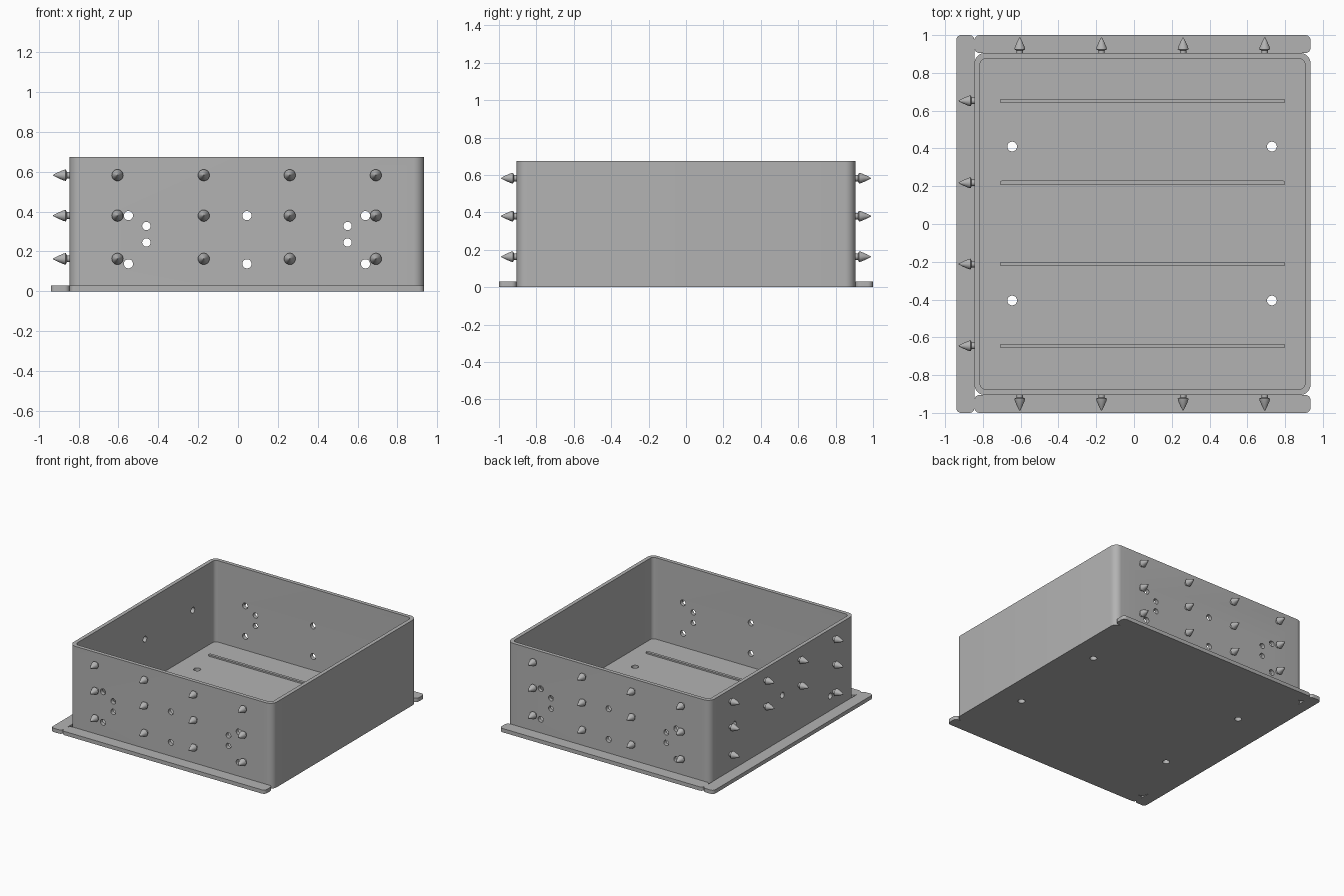
import bpy, bmesh, math
from mathutils import Matrix, Vector

cube = bpy.data.objects.get("Cube")
if cube:
    bpy.data.objects.remove(cube, do_unlink=True)

grey = bpy.data.materials.new("plain_grey")
grey.use_nodes = True
colour = (0.45, 0.45, 0.45, 1)
grey.diffuse_color = colour
grey.node_tree.nodes["Principled BSDF"].inputs["Base Color"].default_value = colour

X0, X1, Y, TOP = -0.845, 0.935, 0.905, 0.675   # outer walls
WALL, FLOOR, EDGE = 0.03, 0.03, 1.0


def finish(name, bm):
    """Turn a bmesh into a grey object."""
    bmesh.ops.recalc_face_normals(bm, faces=bm.faces)
    mesh = bpy.data.meshes.new(name)
    bm.to_mesh(mesh)
    bm.free()
    mesh.materials.append(grey)
    obj = bpy.data.objects.new(name, mesh)
    bpy.context.scene.collection.objects.link(obj)
    return obj


def smooth(obj):
    bpy.ops.object.select_all(action="DESELECT")
    obj.select_set(True)
    bpy.context.view_layer.objects.active = obj
    bpy.ops.object.shade_smooth_by_angle(angle=math.radians(35))


def rounded_block(name, xa, xb, ya, yb, za, zb, r, steps=8):
    """Upright block with rounded vertical corners."""
    bm = bmesh.new()
    corners = [(xb - r, yb - r), (xa + r, yb - r), (xa + r, ya + r), (xb - r, ya + r)]
    ring = []
    for i, (cx, cy) in enumerate(corners):
        for k in range(steps + 1):
            a = math.pi / 2 * (i + k / steps)
            ring.append(bm.verts.new((cx + r * math.cos(a), cy + r * math.sin(a), za)))
    base = bm.faces.new(ring)
    top = bmesh.ops.extrude_face_region(bm, geom=[base])["geom"]
    verts = [v for v in top if isinstance(v, bmesh.types.BMVert)]
    bmesh.ops.translate(bm, verts=verts, vec=(0, 0, zb - za))
    return finish(name, bm)


def add_drill(bm, centre, axis, radius, length):
    turn = Vector((0, 0, 1)).rotation_difference(Vector(axis)).to_matrix().to_4x4()
    bmesh.ops.create_cone(bm, cap_ends=True, segments=20, radius1=radius, radius2=radius,
                          depth=length, matrix=Matrix.Translation(centre) @ turn)


def cut(target, cutter):
    mod = target.modifiers.new("cut", "BOOLEAN")
    mod.operation = "DIFFERENCE"
    mod.solver = "EXACT"
    mod.object = cutter
    bpy.ops.object.select_all(action="DESELECT")
    target.select_set(True)
    bpy.context.view_layer.objects.active = target
    bpy.ops.object.modifier_apply(modifier=mod.name)
    bpy.data.objects.remove(cutter, do_unlink=True)


# Open tray, hollowed out
tray = rounded_block("tray_shell", X0, X1, -Y, Y, 0, TOP, 0.055)
pocket = rounded_block("pocket_cutter", X0 + WALL, X1 - WALL, -Y + WALL, Y - WALL,
                       FLOOR, TOP + 0.2, 0.03)
cut(tray, pocket)

# Drilled holes: front and back walls, left wall, floor
bm = bmesh.new()
for x in (-0.55, 0.045, 0.64):
    for z in (0.38, 0.138):
        add_drill(bm, (x, 0, z), (0, 1, 0), 0.023, 2.2)
for x in (-0.46, 0.55):
    for z in (0.328, 0.245):
        add_drill(bm, (x, 0, z), (0, 1, 0), 0.021, 2.2)
for y, z in ((0, 0.38), (0.6, 0.38), (-0.6, 0.145)):
    add_drill(bm, (X0, y, z), (1, 0, 0), 0.023, 0.2)
for x in (-0.645, 0.73):
    for y in (-0.405, 0.41):
        add_drill(bm, (x, y, 0), (0, 0, 1), 0.026, 0.2)
cut(tray, finish("drill_cutter", bm))
smooth(tray)

# Low ribs on the floor
for i, y in enumerate((-0.645, -0.212, 0.218, 0.652)):
    smooth(rounded_block(f"floor_rib_{i + 1}", -0.71, 0.8, y - 0.011, y + 0.011,
                         FLOOR - 0.005, FLOOR + 0.012, 0.008, 4))

# Flange strips around three sides
smooth(rounded_block("side_flange", -0.94, X0, -EDGE, EDGE, 0, 0.03, 0.025))
for name, ya, yb in (("front_flange", -EDGE, -Y), ("back_flange", Y, EDGE)):
    smooth(rounded_block(name, X0, X1, ya, yb, 0, 0.03, 0.028))


def spike(name, base, direction):
    """Pointed stud with a narrow neck, turned from a short profile."""
    profile = [(0.017, -0.01), (0.017, 0.014), (0.029, 0.02), (0.026, 0.032),
               (0.014, 0.06), (0.002, 0.083)]
    turn = Vector((0, 0, 1)).rotation_difference(Vector(direction)).to_matrix().to_4x4()
    bm = bmesh.new()
    n = 20
    rings = [[bm.verts.new((r * math.cos(math.tau * k / n), r * math.sin(math.tau * k / n), h))
              for k in range(n)] for r, h in profile]
    for low, high in zip(rings, rings[1:]):
        for k in range(n):
            j = (k + 1) % n
            bm.faces.new((low[k], low[j], high[j], high[k]))
    bm.faces.new(rings[0])
    bm.faces.new(rings[-1])
    bmesh.ops.transform(bm, matrix=Matrix.Translation(base) @ turn, verts=bm.verts)
    smooth(finish(name, bm))


# Rows of spikes on the front, back and side walls
for row, z in enumerate((0.163, 0.38, 0.583)):
    for col, x in enumerate((-0.605, -0.172, 0.26, 0.692)):
        spike(f"front_spike_{row}_{col}", (x, -Y, z), (0, -1, 0))
        spike(f"back_spike_{row}_{col}", (x, Y, z), (0, 1, 0))
    for col, y in enumerate((-0.645, -0.212, 0.218, 0.652)):
        if row > 0 or col in (0, 3):
            spike(f"side_spike_{row}_{col}", (X0, y, z), (-1, 0, 0))
